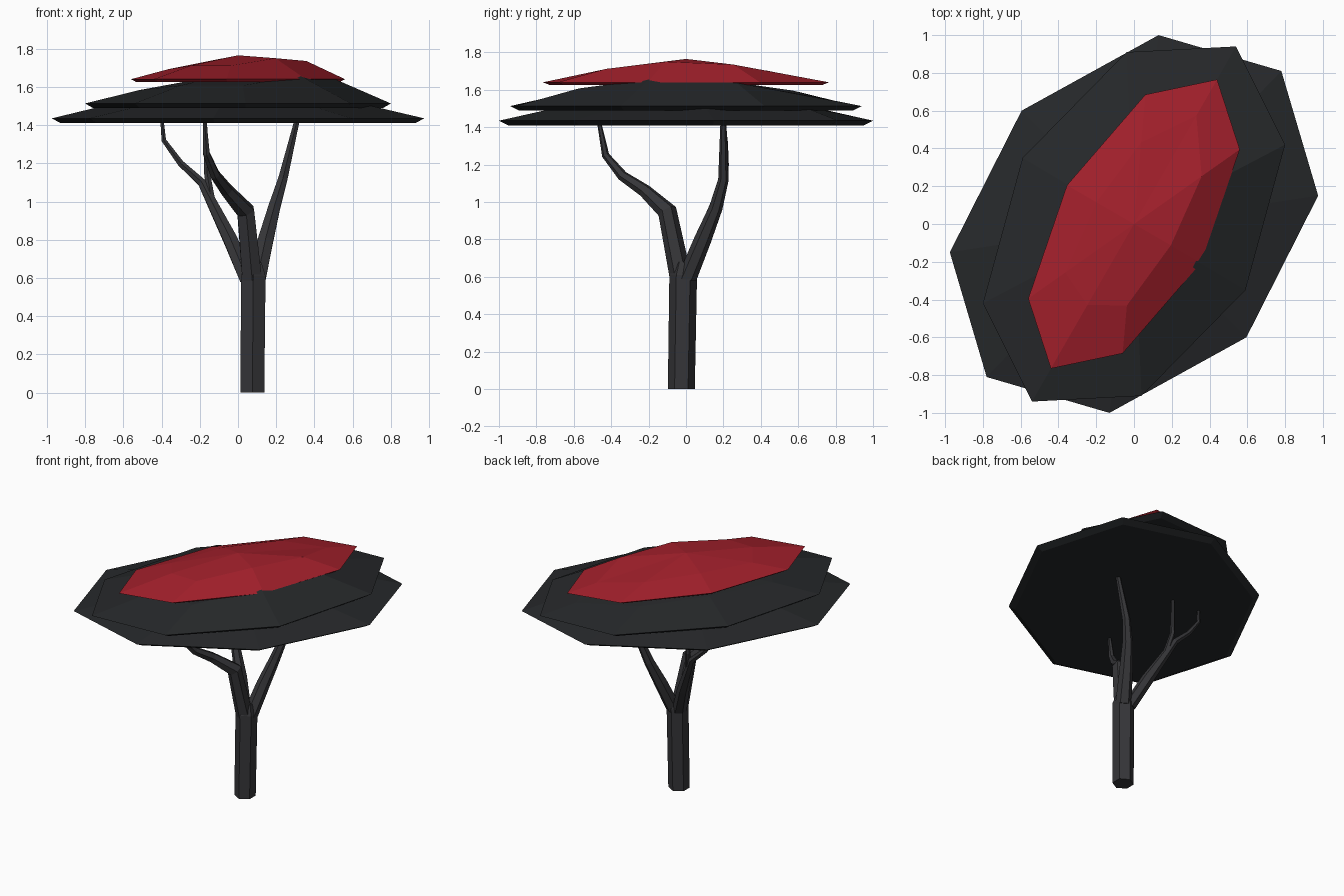
import bpy, bmesh, math
from mathutils import Vector

if "Cube" in bpy.data.objects:
    bpy.data.objects.remove(bpy.data.objects["Cube"])


def material(name, rgb):
    m = bpy.data.materials.new(name)
    m.diffuse_color = (*rgb, 1)
    m.use_nodes = True
    m.node_tree.nodes["Principled BSDF"].inputs["Base Color"].default_value = m.diffuse_color
    return m


BARK = material("bark", (0.036, 0.036, 0.04))
DARK = material("dark_leaves", (0.019, 0.021, 0.023))
RED = material("red_leaves", (0.36, 0.014, 0.024))


def make(name, rings, mat, apex=None):
    """Skin a stack of equal-sized vertex rings; optional apex closes the top."""
    bm = bmesh.new()
    rows = [[bm.verts.new(p) for p in ring] for ring in rings]
    n = len(rows[0])
    for a, b in zip(rows, rows[1:]):
        for i in range(n):
            j = (i + 1) % n
            bm.faces.new((a[i], a[j], b[j], b[i]))
    bm.faces.new(rows[0][::-1])
    if apex:
        tip = bm.verts.new(apex)
        for i in range(n):
            bm.faces.new((rows[-1][i], rows[-1][(i + 1) % n], tip))
    else:
        bm.faces.new(rows[-1])
    bmesh.ops.recalc_face_normals(bm, faces=bm.faces)
    me = bpy.data.meshes.new(name)
    bm.to_mesh(me)
    bm.free()
    me.materials.append(mat)
    ob = bpy.data.objects.new(name, me)
    bpy.context.collection.objects.link(ob)
    return ob


def limb(name, points):
    """Six-sided tapering tube through (x, y, z, radius) points."""
    pts = [Vector(p[:3]) for p in points]
    up = Vector((0, 0, 1))
    rings = []
    for k, p in enumerate(pts):
        t = up
        if 0 < k < len(pts) - 1:
            t = (pts[k + 1] - p).normalized() + (p - pts[k - 1]).normalized()
        q = up.rotation_difference(t.normalized())
        r = points[k][3]
        rings.append([p + q @ Vector((r * math.cos(a), r * math.sin(a), 0))
                      for a in (math.pi / 6 + i * math.pi / 3 for i in range(6))])
    make(name, rings, BARK)


# Irregular inner ring shared by the leaf layers: reach and height fractions
REACH = (.75, .64, .55, .63, .56, .65, .56, .63)
RISE = (.28, .76, .88, .57, .57, .42, .57, .5)
EVEN = (.5,) * 8


def leaf_layer(name, half, bottom, rim, height, mat, rise=RISE):
    """Flat-bottomed faceted dome on a point-symmetric octagon."""
    o = half + [(-x, -y) for x, y in half]
    rings = [[(x * .95, y * .95, bottom) for x, y in o],
             [(x, y, rim) for x, y in o],
             [(x * f, y * f, rim + height * h) for (x, y), f, h in zip(o, REACH, rise)]]
    make(name, rings, mat, (0, 0, rim + height))


# Canopy
leaf_layer("canopy_bottom", [(.78, .81), (.975, .15), (.595, -.6), (-.13, -1.0)],
           1.41, 1.435, .165, DARK, EVEN)
leaf_layer("canopy_middle", [(.54, .94), (.80, .42), (.59, -.35), (.04, -.91)],
           1.49, 1.513, .165, DARK)
leaf_layer("canopy_top", [(.44, .765), (.56, .395), (.355, -.205), (-.06, -.685)],
           1.625, 1.64, .125, RED)

# Trunk and branches
limb("trunk", [(.075, -.025, 0, .072), (.08, -.015, .61, .074), (.08, -.01, .68, .05)])
limb("front_branch", [(.075, -.025, .58, .06), (.04, -.10, .95, .052), (-.06, -.22, 1.06, .036),
                      (-.12, -.34, 1.14, .028), (-.165, -.43, 1.25, .02), (-.175, -.465, 1.43, .011)])
limb("right_branch", [(.095, .0, .58, .055), (.145, .09, .8, .046), (.19, .16, .97, .036),
                      (.235, .20, 1.12, .028), (.31, .2, 1.43, .016)])
limb("left_branch", [(.055, .0, .58, .05), (-.04, .09, .8, .042), (-.14, .165, 1.0, .03),
                     (-.19, .2, 1.1, .024), (-.3, .21, 1.2, .019), (-.388, .21, 1.32, .014),
                     (-.398, .2, 1.43, .01)])
limb("left_twig", [(-.135, .16, .98, .024), (-.162, .21, 1.15, .018), (-.172, .2, 1.43, .01)])
